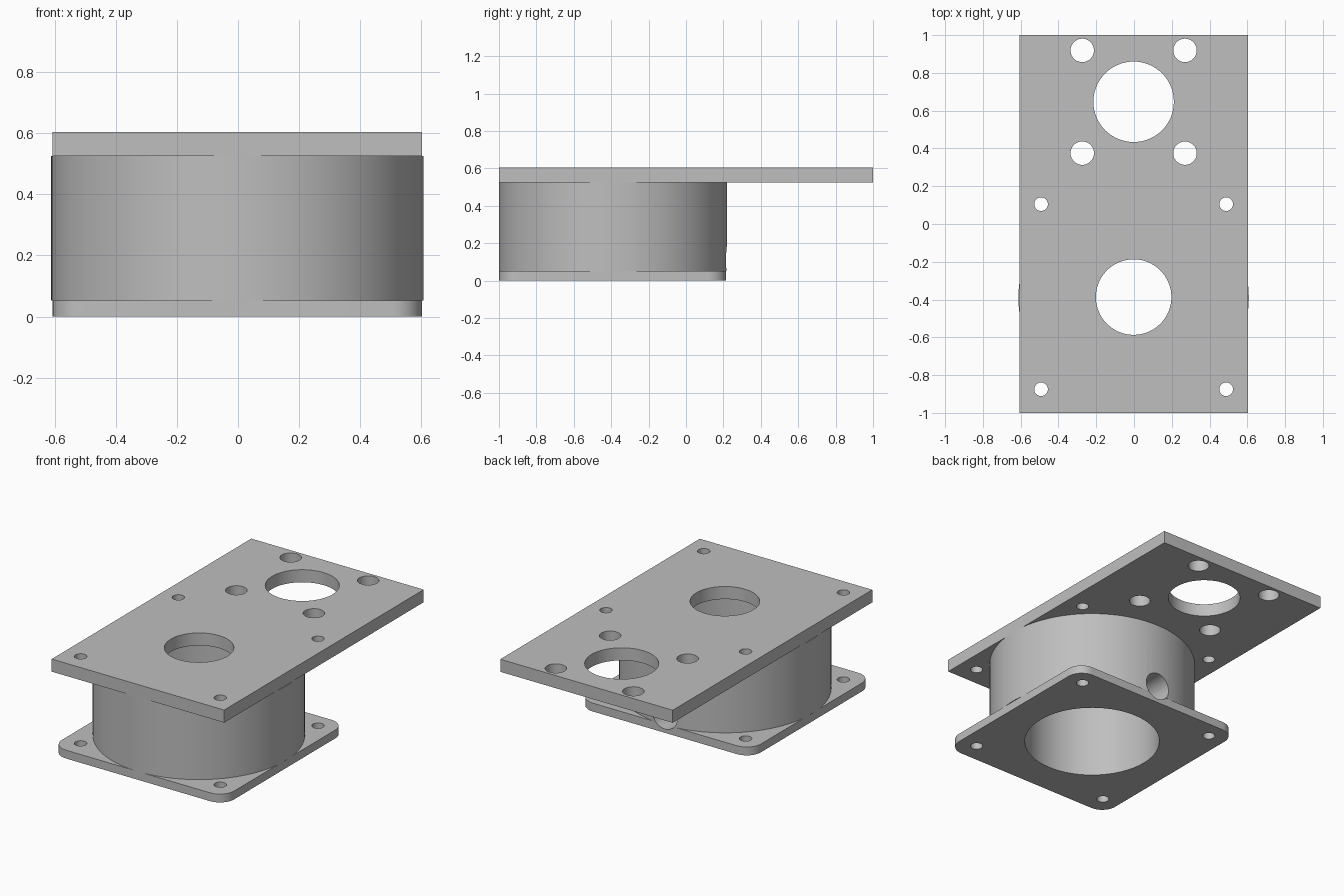
import bpy, bmesh, math
from mathutils import Matrix

cube = bpy.data.objects.get("Cube")
if cube:
    bpy.data.objects.remove(cube, do_unlink=True)

grey = bpy.data.materials.new("plain grey")
grey.use_nodes = True
colour = (0.52, 0.52, 0.52, 1)
grey.diffuse_color = colour
grey.node_tree.nodes["Principled BSDF"].inputs["Base Color"].default_value = colour

CX, CY = -0.002, -0.39           # housing axis
BOLT = 0.49                      # mounting bolt offset
BASE_TOP, PLATE_BOTTOM, PLATE_TOP = 0.053, 0.525, 0.605


def make_object(name, bm):
    bmesh.ops.recalc_face_normals(bm, faces=bm.faces)
    mesh = bpy.data.meshes.new(name)
    bm.to_mesh(mesh)
    bm.free()
    mesh.materials.append(grey)
    obj = bpy.data.objects.new(name, mesh)
    bpy.context.collection.objects.link(obj)
    return obj


def add_cylinder(bm, x, y, r, z0, z1, sides=64):
    bmesh.ops.create_cone(bm, cap_ends=True, segments=sides, radius1=r, radius2=r,
                          depth=z1 - z0, matrix=Matrix.Translation((x, y, (z0 + z1) / 2)))


def box(name, x, y, width, length, z0, z1, corner=0):
    bm = bmesh.new()
    size = Matrix.Diagonal((width, length, z1 - z0, 1))
    bmesh.ops.create_cube(bm, size=1, matrix=Matrix.Translation((x, y, (z0 + z1) / 2)) @ size)
    if corner:
        upright = [e for e in bm.edges if abs(e.verts[0].co.z - e.verts[1].co.z) > 0.01]
        bmesh.ops.bevel(bm, geom=upright, offset=corner, segments=10, profile=0.5, affect='EDGES')
    return make_object(name, bm)


def cut(obj, cutter):
    cutter.hide_render = True
    mod = obj.modifiers.new("holes", 'BOOLEAN')
    mod.operation, mod.solver, mod.object = 'DIFFERENCE', 'EXACT', cutter
    bpy.context.view_layer.objects.active = obj
    bpy.ops.object.modifier_apply(modifier=mod.name)
    bpy.data.objects.remove(cutter, do_unlink=True)


def drill(obj, holes):
    bm = bmesh.new()
    for x, y, r in holes:
        add_cylinder(bm, x, y, r, -0.2, 0.8)
    cut(obj, make_object("drill_cutter", bm))


def drill_side_port(obj):
    bm = bmesh.new()
    add_cylinder(bm, 0, 0, 0.086, 0, 0.9, 48)
    bm.transform(Matrix.Translation((CX, CY, 0.11)) @ Matrix.Rotation(-math.pi / 2, 4, 'X'))
    cut(obj, make_object("port_cutter", bm))


def square_of_holes(y, offset, r):
    return [(CX + sx * offset, y + sy * offset, r) for sx in (-1, 1) for sy in (-1, 1)]


bolts = square_of_holes(CY + 0.005, BOLT, 0.036)

# Long top plate with bearing hole, motor hole and bolt holes
top_plate = box("top_plate", CX, 0, 1.21, 2, PLATE_BOTTOM, PLATE_TOP)
drill(top_plate, bolts + square_of_holes(0.647, 0.272, 0.062)
      + [(CX, 0.647, 0.213), (CX, CY + 0.003, 0.2)])

# Square base flange with rounded corners
base_flange = box("base_flange", CX, -0.392, 1.21, 1.214, 0, BASE_TOP, 0.1)
drill(base_flange, bolts + [(CX, CY, 0.4)])

# Thick round housing between the plates
bm = bmesh.new()
add_cylinder(bm, CX, CY, 0.61, BASE_TOP, PLATE_BOTTOM, 96)
housing = make_object("round_housing", bm)
drill(housing, [(CX, CY, 0.4)])

# Port through the back wall, grooving the flange
for part in (housing, base_flange):
    drill_side_port(part)

# Smooth round walls, crisp edges
for part in (top_plate, base_flange, housing):
    bpy.ops.object.select_all(action='DESELECT')
    part.select_set(True)
    bpy.context.view_layer.objects.active = part
    bpy.ops.object.shade_smooth_by_angle(angle=math.radians(30))
